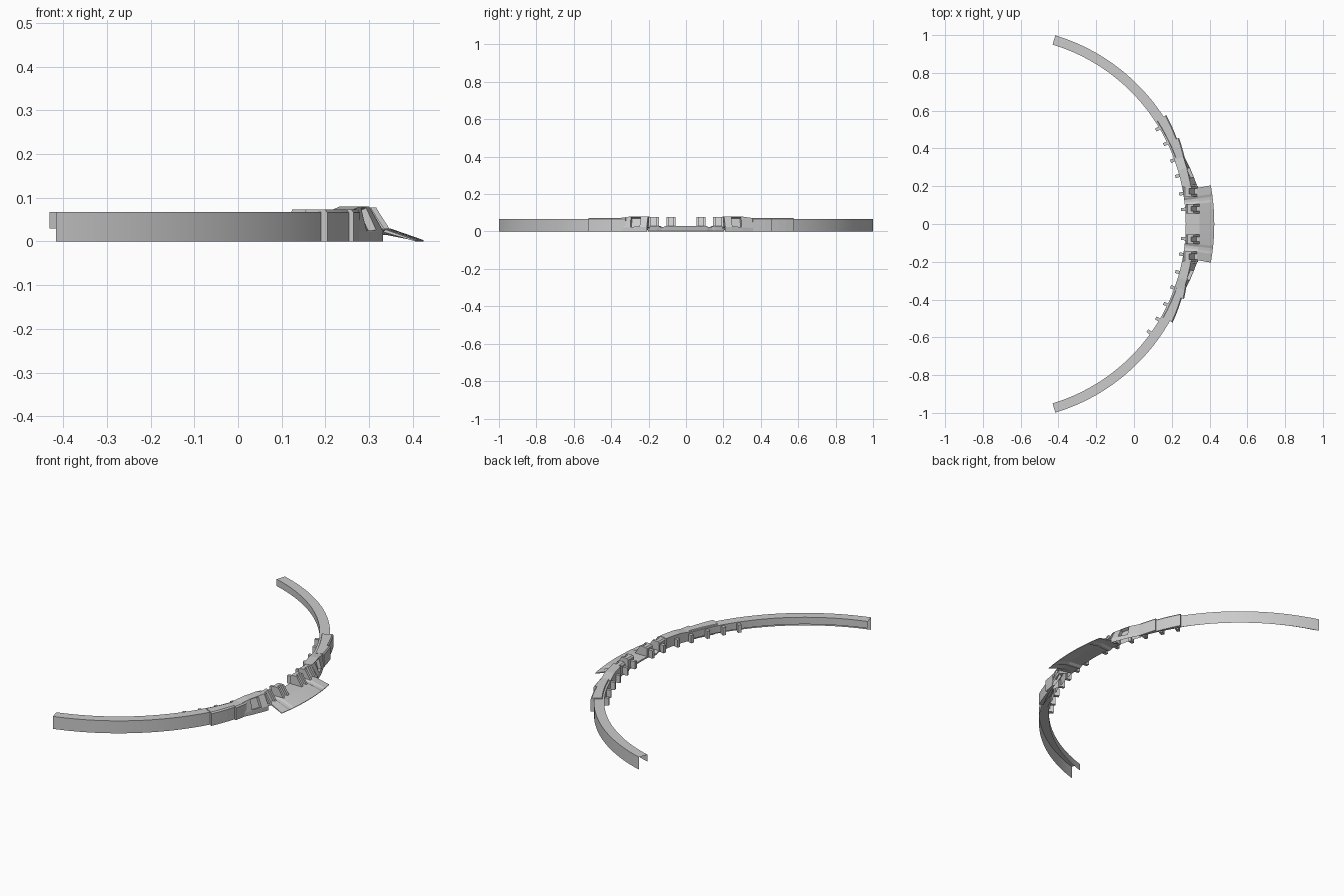
import bpy, bmesh, math

if "Cube" in bpy.data.objects:
    bpy.data.objects.remove(bpy.data.objects["Cube"])

CX = -0.718            # centre of the big arc (y = 0)
R_IN, R_OUT = 0.992, 1.043
TOP = 0.068


def pt(r, deg, z):
    a = math.radians(deg)
    return (CX + r * math.cos(a), r * math.sin(a), z)


def finish(bm, name, smooth=True):
    bmesh.ops.recalc_face_normals(bm, faces=bm.faces[:])
    me = bpy.data.meshes.new(name)
    bm.to_mesh(me)
    bm.free()
    ob = bpy.data.objects.new(name, me)
    bpy.context.collection.objects.link(ob)
    if smooth:
        bpy.context.view_layer.objects.active = ob
        ob.select_set(True)
        bpy.ops.object.shade_smooth_by_angle(angle=math.radians(20))
        ob.select_set(False)
    return ob


def sweep(angles, profile, closed=False, caps=(False, False)):
    """Sweep an (r, z) profile, which may depend on the angle, along the arc."""
    bm = bmesh.new()
    rows = [[bm.verts.new(pt(r, a, z)) for r, z in profile(a)] for a in angles]
    n = len(rows[0])
    for A, B in zip(rows, rows[1:]):
        for i in range(n if closed else n - 1):
            j = (i + 1) % n
            bm.faces.new((A[i], A[j], B[j], B[i]))
    for row, cap in zip((rows[0], rows[-1]), caps):
        if cap:
            bm.faces.new(row)
    return bm


def span(a, b, n):
    return [a + (b - a) * i / n for i in range(n + 1)]


def mix(a, b, t):
    t = max(0, min(1, t))
    return a + (b - a) * t


def arc_box(name, deg, half, r0, r1, z0, z1):
    bm = sweep([deg - half, deg + half],
               lambda a: [(r0, z0), (r1, z0), (r1, z1), (r0, z1)], True, (True, True))
    return finish(bm, name, False)


for side, label in ((1, "left"), (-1, "right")):
    # long curved rail: outer wall, top, short inner wall, open underneath
    rail = lambda a: [(R_OUT, 0), (R_OUT, TOP), (R_IN, TOP), (R_IN, 0.03)]
    finish(sweep([side * a for a in span(20, 73.2, 40)], rail), label + "_rail")

    # overlapping stepped plates on the outer wall
    ranges = [(20, 25.5), (25.5, 33)] if side == 1 else [(18, 22), (22, 29.5)]
    for k, (a0, a1) in enumerate(ranges):
        def plate(a, a0=a0, a1=a1):
            o = mix(0.005, 0.017, (abs(a) - a0) / (a1 - a0))
            return [(R_IN + 0.008, TOP - 0.004), (R_IN + 0.012, 0.073),
                    (R_OUT + o - 0.006, 0.073), (R_OUT + o, 0.066),
                    (R_OUT + o, 0), (R_OUT - 0.005, 0)]
        finish(sweep([side * a for a in span(a0, a1, 3)], plate, True, (True, True)),
               f"{label}_step_plate_{k}", False)

    # raised shoulder flaring into the splitter, with a recessed intake
    def shoulder(a):
        t = (abs(a) - 11.3) / 9.4
        zt = mix(0.08, 0.07, (abs(a) - 16.6) / 4.1)
        rb = mix(1.07, 1.046, t)
        return [(R_IN, 0.025), (R_IN, zt), (mix(1.038, 1.043, t), zt),
                (rb, mix(0.025, 0.018, t)), (rb, 0)]
    bm = sweep([side * a for a in (11.3, 13.3, 16.6, 20.7)], shoulder,
               caps=(True, True))
    bm.faces.ensure_lookup_table()
    bmesh.ops.recalc_face_normals(bm, faces=bm.faces[:])
    pocket = [bm.faces[4 + 2]]
    bmesh.ops.inset_individual(bm, faces=pocket, thickness=0.005, depth=0)
    bmesh.ops.inset_individual(bm, faces=pocket, thickness=0.001, depth=-0.018)
    finish(bm, label + "_shoulder", False)

    # upright brackets above the splitter: two cheeks and a recessed web
    for k, (y0, y1) in enumerate(((0.055, 0.105), (0.145, 0.2))):
        dx = -0.002 - 0.012 * k
        w = 0.013
        parts = [(y0, y0 + w, 0), (y1 - w, y1, 0), (y0 + w, y1 - w, 0.014)]
        bm = bmesh.new()
        for p0, p1, cut in parts:
            prof = [(0.277, 0.024), (0.277, 0.07), (0.284, 0.078), (0.318 - cut, 0.078),
                    (0.325 - cut, 0.066), (0.352 - cut, 0.024)]
            ends = [[bm.verts.new((x + dx, side * y, z)) for x, z in prof]
                    for y in (p0, p1)]
            n = len(prof)
            for i in range(n):
                j = (i + 1) % n
                bm.faces.new((ends[0][i], ends[0][j], ends[1][j], ends[1][i]))
            for e in ends:
                bm.faces.new(e)
        finish(bm, f"{label}_bracket_{k}", False)

    # small clips along the inner wall
    clips = [4.5, 9.4, 15, 20, 25.6, 30.8] + ([35.6] if side == -1 else [])
    for k, a in enumerate(clips):
        arc_box(f"{label}_clip_{k}", side * a, 0.5, 0.97, 0.998, 0.02, 0.062)


# splitter: level shelf then a blade sloping to the ground, with two grooves
def splitter(a):
    dip = 0.007 if 6.4 < abs(a) < 7.4 else 0
    half = 0.2
    lim = lambda r: r
    return [(R_IN, 0.022 - dip), (R_IN, 0.03 - dip), (1.066, 0.03 - dip),
            (1.143, 0.003), (1.143, 0), (1.066, 0.022 - dip)]


right = [0, 2, 4, 5.8, 6.5, 7.3, 8, 10.3]
angles = [-a for a in reversed(right[1:])] + right
finish(sweep(angles, splitter, True, (True, True)), "splitter", False)

# thin edge strips closing the splitter out to the shoulders
for side, label in ((1, "left"), (-1, "right")):
    strip = lambda a: [(R_IN, 0.022), (R_IN, 0.03), (1.066, 0.03), (1.072, 0.026), (1.066, 0.02)]
    finish(sweep([side * 10.2, side * 11.4], strip, True, (True, True)),
           label + "_splitter_edge", False)
